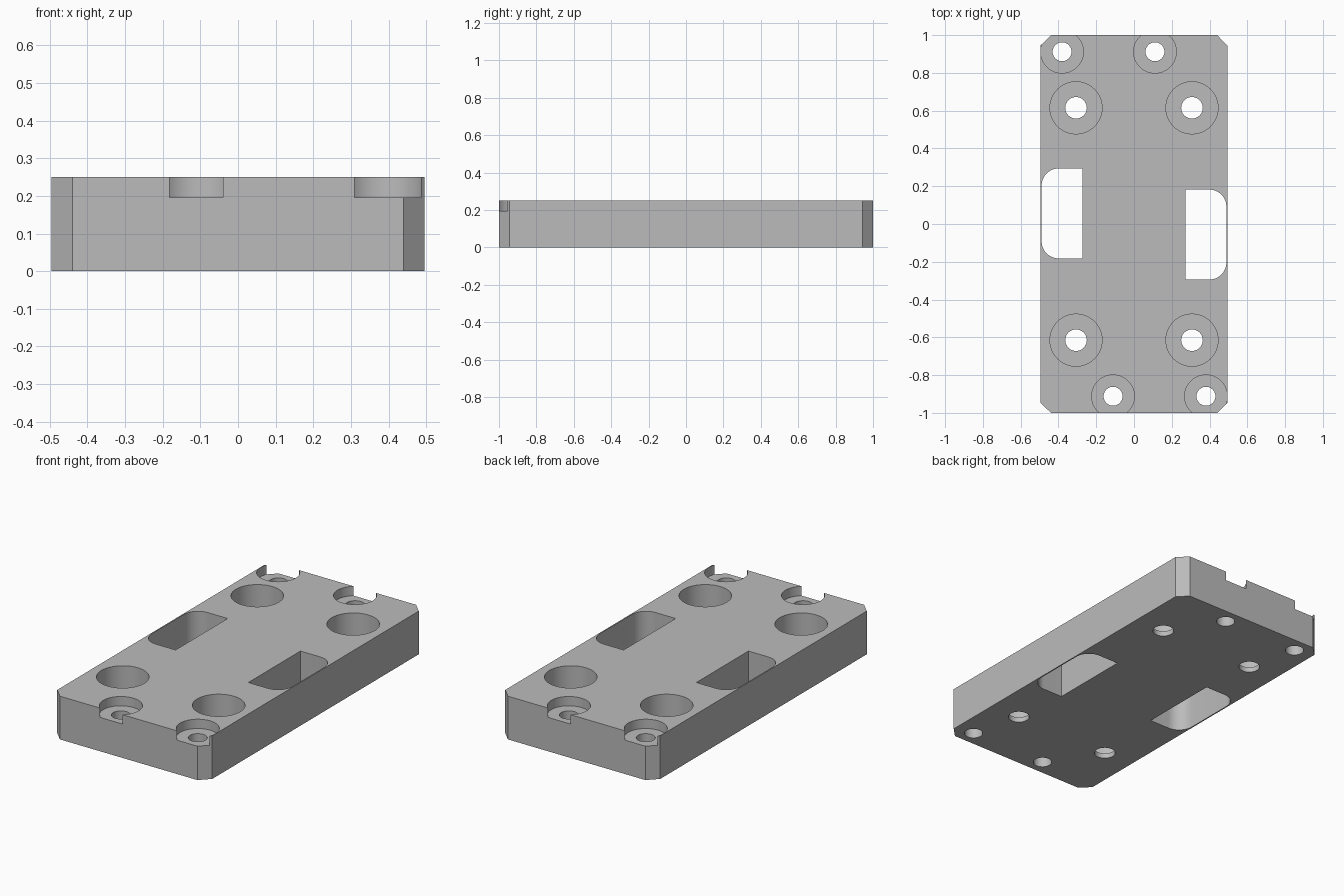
import bpy, bmesh, math

if "Cube" in bpy.data.objects:
    bpy.data.objects.remove(bpy.data.objects["Cube"])

HX, HY, H, CH = 0.496, 1.0, 0.25, 0.056   # half width, half length, height, corner chamfer


def prism(name, pts, z0, z1):
    """Extrude a closed outline between two heights."""
    bm = bmesh.new()
    low = [bm.verts.new((x, y, z0)) for x, y in pts]
    high = [bm.verts.new((x, y, z1)) for x, y in pts]
    bm.faces.new(low[::-1])
    bm.faces.new(high)
    n = len(pts)
    for i in range(n):
        j = (i + 1) % n
        bm.faces.new((low[i], low[j], high[j], high[i]))
    bmesh.ops.recalc_face_normals(bm, faces=bm.faces)
    me = bpy.data.meshes.new(name)
    bm.to_mesh(me)
    bm.free()
    ob = bpy.data.objects.new(name, me)
    bpy.context.collection.objects.link(ob)
    return ob


def arc(cx, cy, r, a0, a1, n):
    return [(cx + r * math.cos(math.radians(a0 + (a1 - a0) * i / n)),
             cy + r * math.sin(math.radians(a0 + (a1 - a0) * i / n))) for i in range(n + 1)]


def circle(cx, cy, r, n=64):
    return arc(cx, cy, r, 0, 360, n)[:-1]


# Chamfered plate
plate = prism("mounting_plate", [
    (-HX + CH, -HY), (HX - CH, -HY), (HX, -HY + CH), (HX, HY - CH),
    (HX - CH, HY), (-HX + CH, HY), (-HX, HY - CH), (-HX, -HY + CH)], 0, H)

# The cut pattern repeats under a half turn
cutters = []
for s in (1, -1):
    # Edge screws: shallow counterbores open to the end face
    # Main screws: deep counterbores with a thin floor
    for x, y, bore, hole, floor in ((-0.381, 0.912, 0.113, 0.05, 0.196),
                                    (0.111, 0.912, 0.113, 0.05, 0.196),
                                    (-0.307, 0.615, 0.138, 0.057, 0.03),
                                    (0.307, 0.615, 0.138, 0.057, 0.03)):
        cutters.append(prism("counterbore_cutter", circle(s * x, s * y, bore), floor, H + 0.1))
        cutters.append(prism("screw_hole_cutter", circle(s * x, s * y, hole), -0.1, H + 0.05))
    # Side slot: square inner corners, rounded outer corners
    xo, xi, y0, y1, r = 0.489, 0.272, -0.294, 0.182, 0.09
    slot = [(xi, y0)] + arc(xo - r, y0 + r, r, -90, 0, 12) + arc(xo - r, y1 - r, r, 0, 90, 12) + [(xi, y1)]
    cutters.append(prism("slot_cutter", [(s * x, s * y) for x, y in slot], -0.1, H + 0.1))

for c in cutters:
    m = plate.modifiers.new("cut", 'BOOLEAN')
    m.operation, m.solver, m.object = 'DIFFERENCE', 'EXACT', c

# Apply the cuts and remove the cutters
bpy.context.view_layer.update()
dg = bpy.context.evaluated_depsgraph_get()
mesh = bpy.data.meshes.new_from_object(plate.evaluated_get(dg))
plate.modifiers.clear()
plate.data = mesh
for c in cutters:
    bpy.data.objects.remove(c)

# Plain grey finish
grey = bpy.data.materials.new("grey")
grey.diffuse_color = (0.5, 0.5, 0.5, 1)
grey.use_nodes = True
grey.node_tree.nodes["Principled BSDF"].inputs["Base Color"].default_value = grey.diffuse_color
mesh.materials.clear()
mesh.materials.append(grey)

bpy.context.view_layer.objects.active = plate
plate.select_set(True)
bpy.ops.object.shade_smooth_by_angle(angle=math.radians(30))
